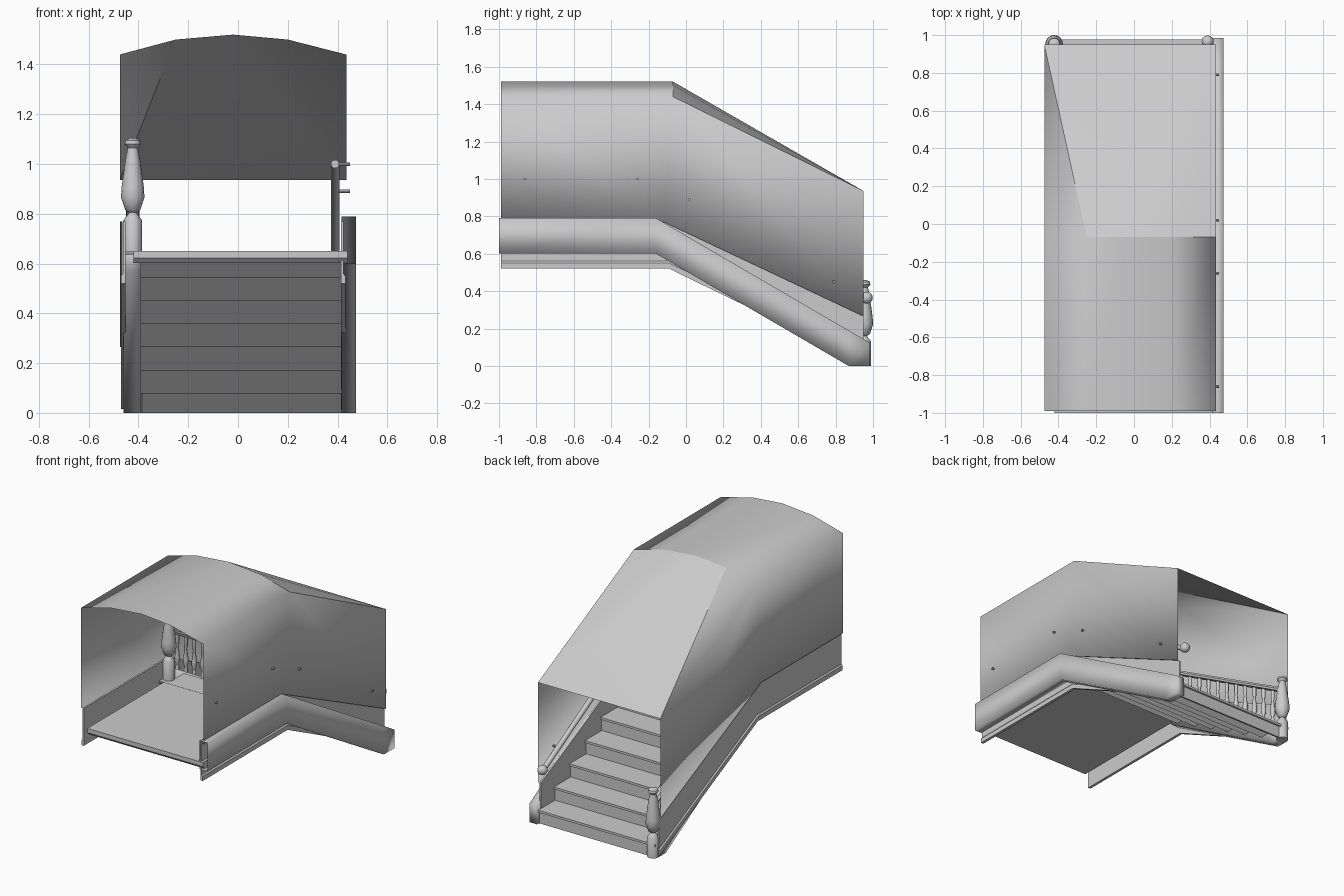
import bpy
import bmesh
import math
from mathutils import Vector

cube = bpy.data.objects.get("Cube")
if cube:
    bpy.data.objects.remove(cube, do_unlink=True)

grey = bpy.data.materials.new("plain_grey")
grey.use_nodes = True
COLOR = (0.6, 0.6, 0.6, 1)
grey.diffuse_color = COLOR
grey.node_tree.nodes["Principled BSDF"].inputs["Base Color"].default_value = COLOR


def finish(name, bm, smooth_angle=None):
    bmesh.ops.recalc_face_normals(bm, faces=bm.faces[:])
    mesh = bpy.data.meshes.new(name)
    bm.to_mesh(mesh)
    bm.free()
    mesh.materials.append(grey)
    ob = bpy.data.objects.new(name, mesh)
    bpy.context.collection.objects.link(ob)
    if smooth_angle:
        bpy.ops.object.select_all(action="DESELECT")
        ob.select_set(True)
        bpy.context.view_layer.objects.active = ob
        bpy.ops.object.shade_smooth_by_angle(angle=math.radians(smooth_angle))
    return ob


def loft(name, rings, smooth_angle=None, open_start=False):
    """Skin a list of equal closed rings and cap the ends."""
    bm = bmesh.new()
    rows = [[bm.verts.new(p) for p in ring] for ring in rings]
    n = len(rows[0])
    for a, b in zip(rows, rows[1:]):
        for i in range(n):
            j = (i + 1) % n
            bm.faces.new((a[i], a[j], b[j], b[i]))
    if not open_start:
        bm.faces.new(rows[0])
    bm.faces.new(rows[-1])
    return finish(name, bm, smooth_angle)


def sweep(name, path, section, x0, side, smooth_angle=None, open_start=False):
    """Run a section along a (y, z) path, cut off level at the floor."""
    rings = [[(x0 + side * dx, y, max(0, z + dz)) for dx, dz in section] for y, z in path]
    return loft(name, rings, smooth_angle, open_start)


def extrude_x(name, outline, x):
    return loft(name, [[(px, y, z) for y, z in outline] for px in x])


def lathe(name, profile, base, sides=16):
    rings = []
    for r, z in profile:
        angles = [math.tau * i / sides for i in range(sides)]
        rings.append([(base[0] + r * math.cos(a), base[1] + r * math.sin(a), base[2] + z) for a in angles])
    return loft(name, rings, 40)


def tube(name, points, radius, sides=12):
    """Round bar lying in planes of constant x or running along x."""
    rings = []
    for i, p in enumerate(points):
        p = Vector(p)
        before = Vector(points[max(i - 1, 0)])
        after = Vector(points[min(i + 1, len(points) - 1)])
        d = (after - before).normalized()
        u = Vector((0, 1, 0)) if abs(d.x) > 0.9 else Vector((1, 0, 0))
        v = d.cross(u)
        rings.append([p + radius * (math.cos(math.tau * k / sides) * u + math.sin(math.tau * k / sides) * v)
                      for k in range(sides)])
    return loft(name, rings, 40)


# Vaulted enclosure: open sheet with arched roof, side walls and sloping hood
ARCH = [(-0.475, 1.44), (-0.25, 1.5), (-0.02, 1.52), (0.2, 1.5), (0.435, 1.44)]
FRONT, BEND, BACK = -0.99, -0.07, 0.95
bm = bmesh.new()
near = [bm.verts.new((x, FRONT, z)) for x, z in ARCH]
mid = [bm.verts.new((x, BEND, z)) for x, z in ARCH]
hood = [bm.verts.new((x, BACK, 0.935)) for x in (-0.475, 0.435)]
for i in range(4):
    bm.faces.new((near[i], near[i + 1], mid[i + 1], mid[i]))
for k, (i, inward) in enumerate(((0, 0.01), (4, -0.01))):
    x = ARCH[i][0]
    edge = ((FRONT, 0.77), (BEND - 0.05, 0.77), (BACK, 0.265))
    low = [bm.verts.new((x, y, z)) for y, z in edge]
    rim = [bm.verts.new((x + inward, y, z)) for y, z in edge]
    bm.faces.new((near[i], mid[i], low[1], low[0]))
    bm.faces.new((mid[i], hood[k], low[2], low[1]))
    for j in range(2):
        bm.faces.new((low[j], low[j + 1], rim[j + 1], rim[j]))
bm.faces.new((mid[0], mid[1], hood[0]))
bm.faces.new((mid[1], hood[1], hood[0]))
for i in range(1, 4):
    bm.faces.new((mid[i], mid[i + 1], hood[1]))
for f in bm.faces:
    f.smooth = True
creases = [(mid[i], mid[i + 1]) for i in range(1, 4)] + [(mid[1], hood[0]), (mid[4], hood[1])]
for a, b in creases:
    bm.edges.get((a, b)).smooth = False
finish("enclosure_shell", bm)

# Landing with a chamfered lower edge
extrude_x("landing", [(-1, 0.65), (-1, 0.622), (-0.98, 0.602), (-0.03, 0.602), (-0.015, 0.65)], (-0.42, 0.44))

# Flight of thin treads and risers as one folded profile, softly shaded beneath
STEPS, RISE, RUN, FIRST = 7, 0.093, 0.165, 0.965
NOSE, THICK = 0.012, 0.015
upper, under = [], []
for i in range(STEPS):
    y, top = FIRST - i * RUN, (i + 1) * RISE
    upper += [(y, i * RISE), (y, top - THICK), (y + NOSE, top - THICK), (y + NOSE, top)]
    under += [(y - NOSE, max(0, i * RISE - THICK)), (y - NOSE, top - THICK)]
end = FIRST - STEPS * RUN
outline = upper + [(end, STEPS * RISE), (end, STEPS * RISE - THICK)] + under[::-1]
stairs = extrude_x("stair_flight", outline, (-0.455, 0.42))
for face in stairs.data.polygons:
    face.use_smooth = face.normal.y < -0.5 or face.normal.z < -0.5

# Strings: the outer one on the wall side and the one that carries the balusters
OUTER = [(0, 0), (0.06, 0), (0.06, 0.19), (0, 0.19)]
sweep("left_string", [(-1, 0.6), (-0.16, 0.6), (0.87, 0), (0.985, -0.067)], OUTER, 0.415, 1, 100, True)
CARRIER = [(0, 0), (0.07, 0), (0.07, 0.15), (0, 0.15)]
sweep("right_string", [(-0.1, 0.565), (0.87, 0), (0.955, -0.05)], CARRIER, -0.39, -1, 100)

# Skirting boards with a bottom moulding
SKIRT = [(0, 0), (0.018, 0), (0.018, 0.03), (0.01, 0.04), (0.01, 0.25), (0, 0.25)]
SKIRT_PATH = [(-0.99, 0.52), (-0.09, 0.52), (0.95, 0.015)]
sweep("left_skirting", SKIRT_PATH, SKIRT, 0.413, 1)
sweep("right_skirting", SKIRT_PATH, SKIRT, -0.453, -1)

# Turned newel posts
NEWEL = [(0.037, 0), (0.037, 0.13), (0.022, 0.15), (0.014, 0.16), (0.03, 0.17), (0.047, 0.22), (0.045, 0.26),
         (0.03, 0.37), (0.02, 0.42), (0.033, 0.435), (0.03, 0.45), (0.01, 0.46)]
RAIL_X = -0.423
lathe("lower_newel", NEWEL, (RAIL_X, 0.953, 0))
lathe("upper_newel", NEWEL, (RAIL_X, -0.13, 0.645))

# Balusters and sloping banister between the newels
BALUSTER = [(0.012, 0), (0.012, 0.06), (0.007, 0.075), (0.017, 0.1), (0.016, 0.13), (0.008, 0.2),
            (0.012, 0.21), (0.012, 0.28)]
COUNT = 11
for i in range(COUNT):
    t = (i + 1) / (COUNT + 1)
    lathe(f"baluster_{i + 1}", BALUSTER, (RAIL_X, -0.13 + 1.08 * t, 0.69 - 0.61 * t), 10)
BANISTER = [(-0.025, 0), (0.025, 0), (0.028, 0.015), (0.015, 0.03), (-0.015, 0.03), (-0.028, 0.015)]
sweep("banister", [(-0.13, 0.96), (0.95, 0.35)], BANISTER, RAIL_X, 1)

# Wall handrail with end ball and fixing pins
tube("wall_handrail", [(0.39, -0.9, 1.0), (0.39, -0.18, 1.0), (0.39, 0.965, 0.36)], 0.017)
BALL = [(0.032 * math.sin(math.pi * k / 10), -0.032 * math.cos(math.pi * k / 10)) for k in range(1, 10)]
lathe("handrail_end_ball", BALL, (0.39, 0.966, 0.365))
for i, (y, z) in enumerate(((-0.86, 1.0), (-0.26, 1.0), (0.02, 0.89), (0.79, 0.45))):
    tube(f"handrail_pin_{i + 1}", [(0.39, y, z), (0.45, y, z)], 0.007, 8)
